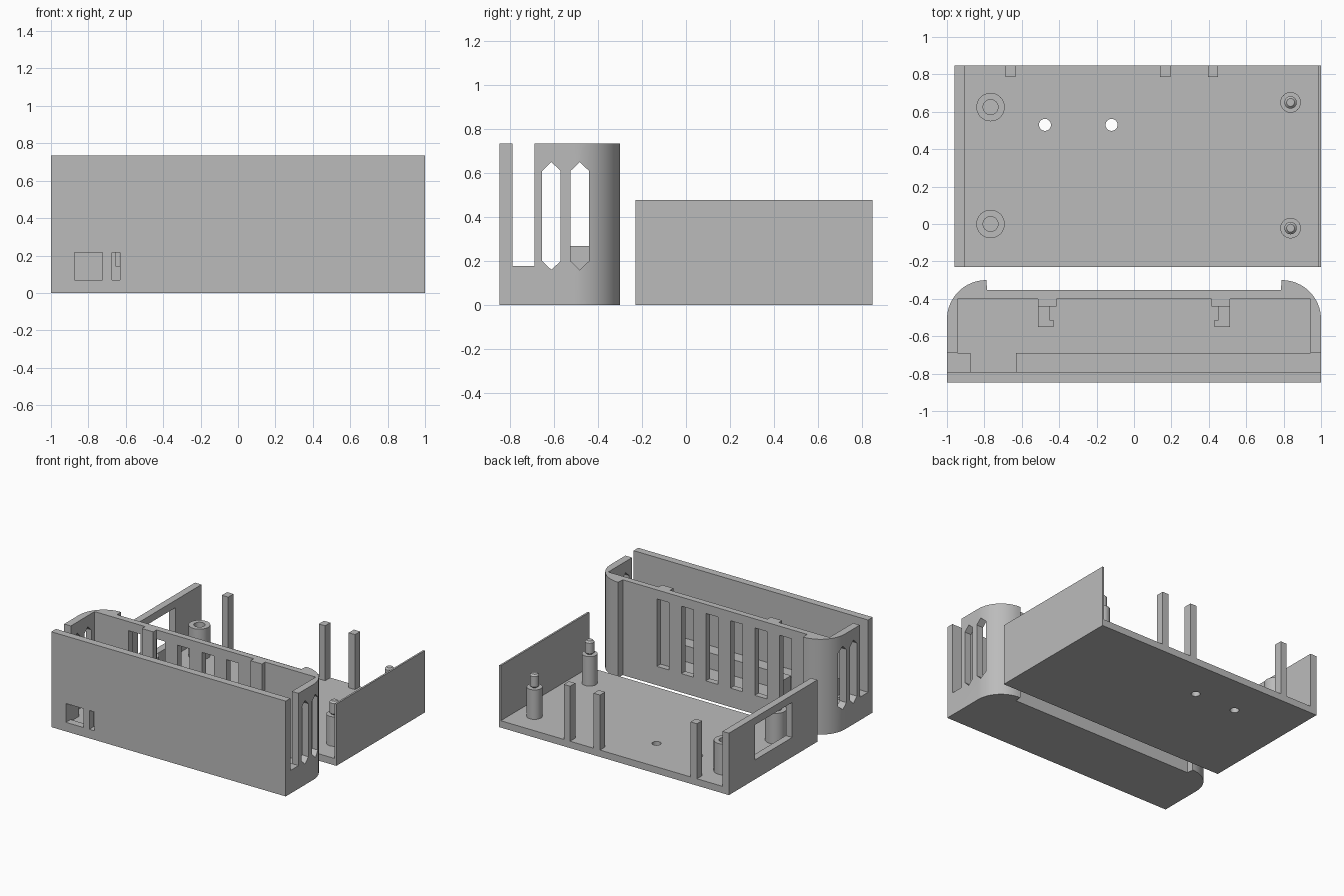
import bpy, bmesh, math
from mathutils import Matrix, Vector

cube = bpy.data.objects.get("Cube")
if cube:
    bpy.data.objects.remove(cube, do_unlink=True)

GREY = (0.5, 0.5, 0.5, 1)
mat = bpy.data.materials.new("plain grey plastic")
mat.use_nodes = True
mat.diffuse_color = GREY
bsdf = next(n for n in mat.node_tree.nodes if n.type == 'BSDF_PRINCIPLED')
bsdf.inputs["Base Color"].default_value = GREY


def prism(name, outline, a, b, axis='Z'):
    """Extrude an outline from a to b; axis Z takes (x, y), axis X takes (y, z)."""
    bm = bmesh.new()
    place = (lambda u, v: (u, v, a)) if axis == 'Z' else (lambda u, v: (a, u, v))
    base = bm.faces.new([bm.verts.new(place(u, v)) for u, v in outline])
    step = Vector((0, 0, b - a)) if axis == 'Z' else Vector((b - a, 0, 0))
    out = bmesh.ops.extrude_face_region(bm, geom=[base])
    bmesh.ops.translate(bm, vec=step,
                        verts=[g for g in out["geom"] if isinstance(g, bmesh.types.BMVert)])
    bmesh.ops.recalc_face_normals(bm, faces=bm.faces)
    mesh = bpy.data.meshes.new(name)
    bm.to_mesh(mesh)
    bm.free()
    obj = bpy.data.objects.new(name, mesh)
    bpy.context.collection.objects.link(obj)
    mesh.materials.append(mat)
    return obj


def box(name, x, y, z):
    return prism(name, [(x[0], y[0]), (x[1], y[0]), (x[1], y[1]), (x[0], y[1])], *z)


def circle(cx, cy, r, n=32):
    return [(cx + r * math.cos(2 * math.pi * i / n), cy + r * math.sin(2 * math.pi * i / n))
            for i in range(n)]


def cut(obj, cutter):
    cutter.hide_render = True
    mod = obj.modifiers.new("cut", 'BOOLEAN')
    mod.operation, mod.solver, mod.object = 'DIFFERENCE', 'EXACT', cutter
    bpy.ops.object.select_all(action='DESELECT')
    bpy.context.view_layer.objects.active = obj
    obj.select_set(True)
    bpy.ops.object.modifier_apply(modifier=mod.name)
    bpy.data.objects.remove(cutter, do_unlink=True)


def smooth(obj):
    bpy.ops.object.select_all(action='DESELECT')
    bpy.context.view_layer.objects.active = obj
    obj.select_set(True)
    bpy.ops.object.shade_smooth_by_angle(angle=math.radians(30))


# ---- Cover: rounded back corners, recessed back wall ----
H = 0.735
right_half = [(1, -0.847)]
for i in range(17):
    t = math.pi / 2 * i / 16
    right_half.append((0.79 + 0.21 * math.cos(t), -0.51 + 0.21 * math.sin(t)))
right_half.append((0.785, -0.352))
outline = right_half + [(-x, y) for x, y in reversed(right_half)]
cover = prism("cover_shell", outline, 0, H)

# Channel behind the front plate, then the main cavity
cut(cover, box("channel", (-1.1, 1.1), (-0.79, -0.69), (0.178, 1)))
cut(cover, box("upper_cavity", (-0.943, 0.943), (-0.74, -0.4), (0.185, 1)))
cut(cover, box("lower_cavity", (-0.943, 0.943), (-0.69, -0.4), (0.055, 0.4)))

# Connector pocket in the ledge and its two front windows
cut(cover, box("pocket", (-0.875, -0.63), (-0.79, -0.65), (0.055, 0.4)))
for x in ((-0.875, -0.725), (-0.675, -0.632)):
    cut(cover, box("window", x, (-0.9, -0.75), (0.07, 0.215)))

# Pointed vents through both ends
for y in (-0.612, -0.483):
    w = 0.042
    vent = [(y, 0.16), (y + w, 0.2), (y + w, 0.61), (y, 0.65), (y - w, 0.61), (y - w, 0.2)]
    cut(cover, prism("end_vent", vent, -1.1, 1.1, 'X'))

# Upright vents in the back wall
for i in range(6):
    x = -0.655 + 0.209 * i
    cut(cover, box("back_vent", (x, x + 0.105), (-0.45, -0.32), (0.145, 0.665)))
smooth(cover)

# Ribs inside the back wall with low hooked clips
for s, side in ((-1, "right"), (1, "left")):
    def span(a, b):
        return tuple(sorted((s * a, s * b)))
    box(side + "_rib", span(0.415, 0.512), (-0.44, -0.398), (0.05, H))
    hook = [(0.512, -0.44), (0.512, -0.55), (0.43, -0.55), (0.43, -0.513),
            (0.453, -0.513), (0.453, -0.44)]
    prism(side + "_clip", [(s * x, y) for x, y in hook], 0.05, 0.268)

# ---- Tray: floor, thick end wall with opening, thin end wall ----
TOP = 0.477
y_tray = (-0.23, 0.848)
floor = box("tray_floor", (-0.96, 1), y_tray, (0, 0.053))
for x in (-0.476, -0.12):
    cut(floor, prism("floor_hole", circle(x, 0.53, 0.032), -0.1, 0.2))
smooth(floor)
end_wall = box("tray_end_wall", (-0.96, -0.905), y_tray, (0.053, TOP))
cut(end_wall, box("opening", (-1.1, -0.8), (0.077, 0.53), (0.15, 0.42)))
box("tray_thin_wall", (0.986, 1), y_tray, (0.053, TOP))

# Square posts along the back edge
for x in (-0.66, 0.167, 0.422):
    box("back_post", (x - 0.027, x + 0.027), (0.785, 0.848), (0.053, TOP))

# Hollow screw bosses
for y in (0.0, 0.625):
    boss = prism("screw_boss", circle(-0.767, y, 0.076), 0.053, 0.29)
    cut(boss, prism("bore", circle(-0.767, y, 0.04), 0.053 - 0.01, 0.4))
    smooth(boss)

# Stepped locating pins with chamfered tips
for y in (-0.022, 0.65):
    smooth(prism("pin_base", circle(0.837, y, 0.055), 0.053, 0.28))
    pin = prism("locating_pin", circle(0.837, y, 0.033), 0.28, 0.385)
    bevel = pin.modifiers.new("chamfer", 'BEVEL')
    bevel.width, bevel.segments = 0.012, 1
    bevel.limit_method, bevel.angle_limit = 'ANGLE', math.radians(40)
    smooth(pin)
